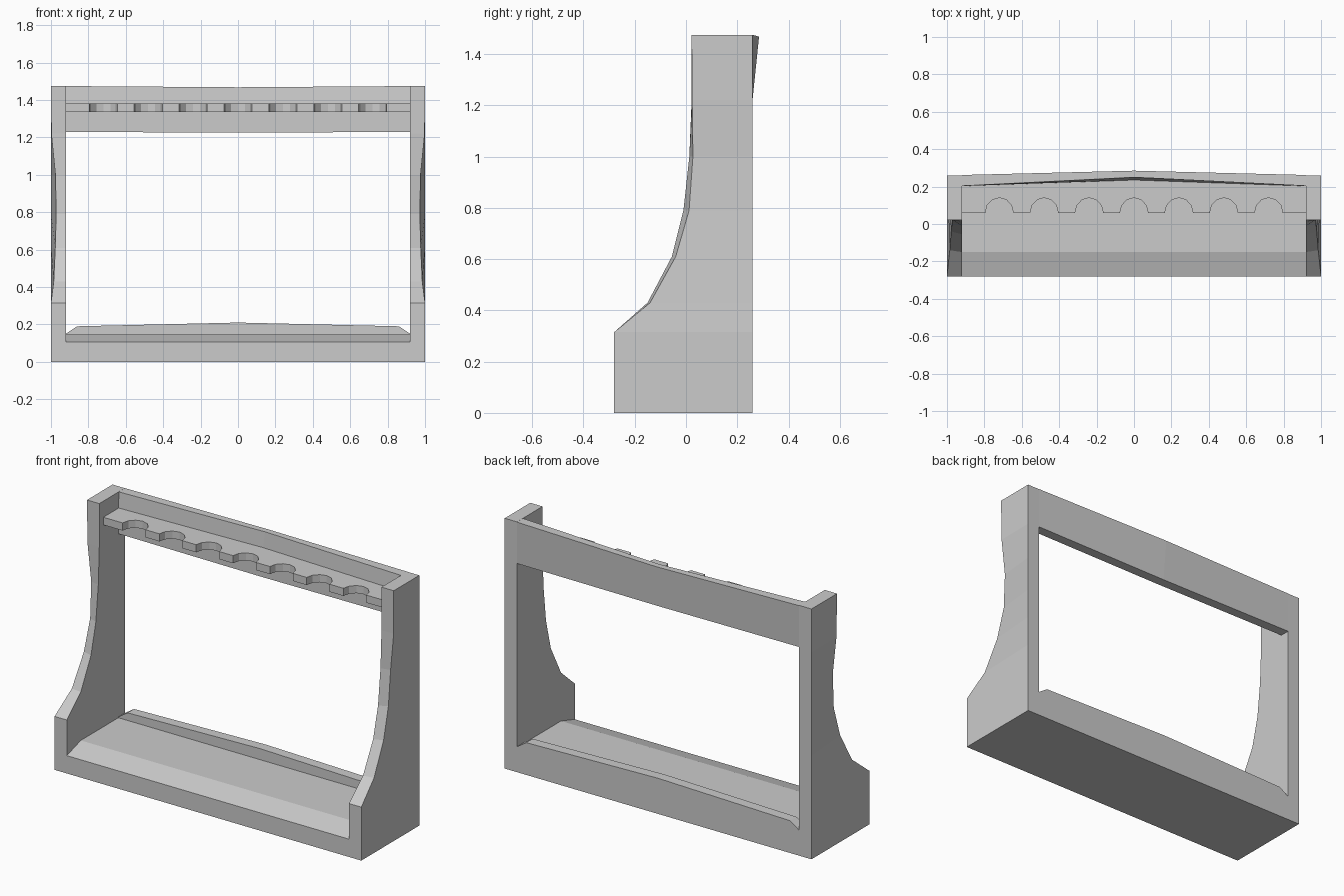
import bpy
import math

if "Cube" in bpy.data.objects:
    bpy.data.objects.remove(bpy.data.objects["Cube"])


def make(name, verts, faces):
    me = bpy.data.meshes.new(name)
    me.from_pydata(verts, [], faces)
    me.validate()
    ob = bpy.data.objects.new(name, me)
    bpy.context.collection.objects.link(ob)
    # consistent outward normals
    bpy.context.view_layer.objects.active = ob
    ob.select_set(True)
    bpy.ops.object.mode_set(mode='EDIT')
    bpy.ops.mesh.select_all(action='SELECT')
    bpy.ops.mesh.normals_make_consistent(inside=False)
    bpy.ops.object.mode_set(mode='OBJECT')
    ob.select_set(False)
    return ob


def loft(name, rings):
    """Skin a list of equal-length closed rings and cap both ends."""
    n = len(rings[0])
    verts = [p for r in rings for p in r]
    faces = [(k * n + i, k * n + (i + 1) % n, (k + 1) * n + (i + 1) % n, (k + 1) * n + i)
             for k in range(len(rings) - 1) for i in range(n)]
    faces += [tuple(range(n)), tuple(range(len(verts) - n, len(verts)))]
    return make(name, verts, faces)


# Side panels: rows of (z, inner front y, outer front y, outer front x)
rows = [(0, -.28, -.28, 1), (.315, -.28, -.28, 1), (.43, -.15, -.14, .985),
        (.61, -.055, -.04, .977), (.79, -.01, .012, .972), (1.0, .013, .027, .976),
        (1.22, .022, .024, .998), (1.475, .022, .022, 1)]
for label, s in (("left", -1), ("right", 1)):
    loft(label + "_side_panel",
         [[(s * .92, yi, z), (s * xo, yo, z), (s, .26, z), (s * .92, .26, z)]
          for z, yi, yo, xo in rows])

# Base tray with bevelled front edge
tray = [(-.28, 0), (.26, 0), (.26, .145), (-.15, .145), (-.28, .105)]
loft("base_tray", [[(x, y, z) for y, z in tray] for x in (-.92, .92)])

# Raised lip along the back of the tray
lip = [(-.92, .14), (.92, .14), (.92, .15), (.86, .19), (0, .21), (-.86, .19), (-.92, .15)]
loft("tray_back_lip", [[(x, y, z) for x, z in lip] for y in (.2, .26)])

# Top back beam, bowed backwards at the middle of its top edge
beam = []
for x, bow in ((-.92, .08), (0, 1), (.92, .08)):
    beam.append([(x, .26, 1.23 - .005 * bow), (x, .26 + .025 * bow, 1.475 - .007 * bow),
                 (x, .2 + .05 * bow, 1.475 - .007 * bow), (x, .2 + .035 * bow, 1.38),
                 (x, .2, 1.335), (x, .2, 1.23 - .005 * bow)])
loft("top_back_beam", beam)

# Holder shelf with a row of rounded notches in its front edge
outline = [(.92, .205), (0, .24), (-.92, .205), (-.92, .06)]
for i in range(7):
    cx = -.72 + .24 * i
    for k in range(7):
        a = math.pi * (1 - k / 6)
        outline.append((cx + .075 * math.cos(a), .06 + .08 * math.sin(a)))
outline.append((.92, .06))
loft("notched_shelf", [[(x, y, z) for x, y in outline] for z in (1.335, 1.38)])
